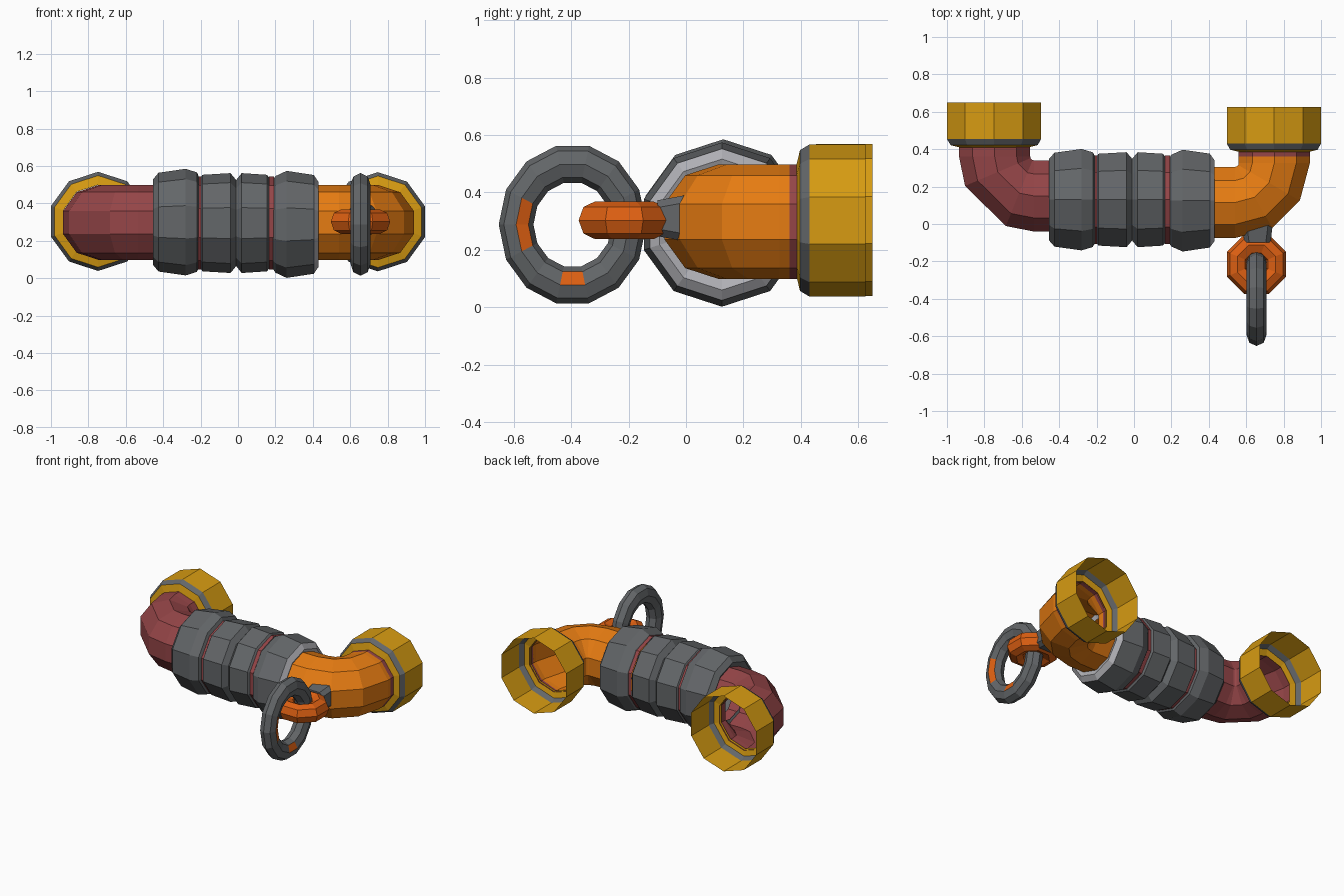
import bpy, bmesh, math
from mathutils import Vector, Matrix

if "Cube" in bpy.data.objects:
    bpy.data.objects.remove(bpy.data.objects["Cube"])


def material(name, col):
    m = bpy.data.materials.new(name)
    m.diffuse_color = (*col, 1)
    m.use_nodes = True
    m.node_tree.nodes["Principled BSDF"].inputs["Base Color"].default_value = m.diffuse_color
    return m


GREY = material("dark_grey", (0.125, 0.133, 0.14))
SILVER = material("light_grey", (0.43, 0.43, 0.46))
MAROON = material("maroon", (0.30, 0.06, 0.064))
ORANGE = material("orange", (0.79, 0.20, 0.006))
RUST = material("red_orange", (0.72, 0.115, 0.006))
YELLOW = material("yellow", (0.68, 0.33, 0.006))
Z = 0.298


def finish(name, bm, mats):
    bmesh.ops.recalc_face_normals(bm, faces=bm.faces)
    me = bpy.data.meshes.new(name)
    bm.to_mesh(me)
    bm.free()
    for m in mats:
        me.materials.append(m)
    ob = bpy.data.objects.new(name, me)
    bpy.context.collection.objects.link(ob)
    return ob


def loft(name, sections, mats, z=Z, bands=None, sides=10):
    """Skin ten-sided rings; section = (x, y, heading in degrees, radius)."""
    bm = bmesh.new()
    rings = []
    for x, y, head, r in sections:
        h = math.radians(head)
        side = Vector((-math.sin(h), math.cos(h), 0))
        ring = []
        for i in range(sides):
            a = math.pi / 2 + math.tau * i / sides
            p = Vector((x, y, z)) + r * (math.cos(a) * side + Vector((0, 0, math.sin(a))))
            ring.append(bm.verts.new(p))
        rings.append(ring)
    for k in range(len(rings) - 1):
        a, b = rings[k], rings[k + 1]
        for i in range(sides):
            j = (i + 1) % sides
            f = bm.faces.new((a[i], a[j], b[j], b[i]))
            f.material_index = bands[k] if bands else 0
    return finish(name, bm, mats)


def elbow(name, s, cx, cy, start_x, end_y, angles, mat):
    """Quarter bend from the sleeve towards the back; s is the x side."""
    pts = [(s * start_x, cy - 0.21, 0, 0.2)]
    for t in angles:
        a = math.radians(t)
        pts.append((s * (cx + 0.21 * math.sin(a)), cy - 0.21 * math.cos(a), s * t, 0.2))
    pts.append((s * (cx + 0.21), end_y, s * 90, 0.2))
    loft(name, pts, [mat])


def collar(name, x, y, z):
    """Open bell-shaped end: yellow front ring, grey bevel, yellow wall."""
    prof = [(0, 0.195), (0.012, 0.245), (0.045, 0.265), (0.24, 0.265)]
    loft(name, [(x, y + d, 90, r) for d, r in prof], [YELLOW, GREY], z, [0, 1, 0])


# Bent pipes
elbow("left_elbow", -1, 0.535, 0.36, 0.35, 0.42, (0, 22, 67, 90), MAROON)
elbow("right_elbow", 1, 0.54, 0.325, 0.35, 0.36, (0, 30, 60, 90), ORANGE)
loft("right_elbow_seam", [(0.75, 0.355, 90, 0.2), (0.75, 0.395, 90, 0.2)], [MAROON])

# Bell ends
collar("left_collar", -0.748, 0.41, 0.304)
collar("right_collar", 0.748, 0.385, 0.302)

# Ribbed sleeve: four bulging rings along x
ribs = [
    (0.13, 0.300, [(-0.43, 0.18), (-0.455, 0.228), (-0.425, 0.264), (-0.28, 0.285), (-0.22, 0.266), (-0.205, 0.235)]),
    (0.13, 0.295, [(-0.205, 0.235), (-0.19, 0.258), (-0.04, 0.267), (-0.01, 0.23)]),
    (0.13, 0.295, [(-0.01, 0.23), (0.02, 0.267), (0.155, 0.258), (0.172, 0.235)]),
    (0.125, 0.288, [(0.185, 0.235), (0.2, 0.258), (0.26, 0.286), (0.405, 0.264), (0.43, 0.228), (0.41, 0.18)]),
]
for n, (y, z, prof) in enumerate(ribs):
    bands = [0] * (len(prof) - 1)
    if n == 3:
        bands[-2:] = [1, 1]          # bright worn end face
    loft(f"sleeve_rib_{n + 1}", [(x, y, 0, r) for x, r in prof], [GREY, SILVER], z, bands)

# Thin seams showing between the ribs
for n, x in enumerate((-0.207, 0.18)):
    loft(f"sleeve_seam_{n + 1}", [(x - 0.013, 0.13, 0, 0.248), (x + 0.013, 0.13, 0, 0.248)],
         [MAROON], 0.295)

# Bracket holding the eye
bm = bmesh.new()
bmesh.ops.create_cube(bm, size=1)
for v in bm.verts:
    back = v.co.y > 0
    v.co = Vector((0.66 + v.co.x * (0.17 if back else 0.14),
                   0.025 if back else -0.10,
                   0.31 + v.co.z * (0.17 if back else 0.125)))
bmesh.ops.bevel(bm, geom=[e for e in bm.edges if abs((e.verts[0].co - e.verts[1].co).y) > 0.1],
                offset=0.025, segments=1, affect='EDGES')
finish("eye_bracket", bm, [GREY])


def torus(name, major, minor, n, m, mat4, mats):
    bm = bmesh.new()
    grid = []
    for i in range(n):
        a = math.tau * (i + 0.5) / n
        row = []
        for k in range(m):
            b = math.tau * k / m
            d = major + minor * math.cos(b)
            row.append(bm.verts.new(mat4 @ Vector((d * math.cos(a), d * math.sin(a), minor * math.sin(b)))))
        grid.append(row)
    for i in range(n):
        for k in range(m):
            p, q = grid[i], grid[(i + 1) % n]
            bm.faces.new((p[k], q[k], q[(k + 1) % m], p[(k + 1) % m]))
    return finish(name, bm, mats)


# Flat-lying eye
torus("eye_ring", 0.11, 0.062, 8, 8,
      Matrix.Translation((0.655, -0.215, 0.303)) @ Matrix.Diagonal((1, 1, 1.06, 1)), [RUST])

# Upright pull ring hanging in the eye
ring = torus("pull_ring", 0.205, 0.063, 14, 8,
             Matrix.Translation((0.655, -0.395, 0.288)) @ Matrix.Rotation(math.pi / 2, 4, 'Y')
             @ Matrix.Diagonal((1.05, 0.96, 0.86, 1)), [GREY, RUST])
# Paint rubbed onto part of the inner band
for f in ring.data.polygons:
    dx, dy, dz = f.center - Vector((0.655, -0.395, 0.288))
    rho = math.hypot(dy / 0.96, dz / 1.05)
    ang = math.degrees(math.atan2(dz, dy)) % 360
    if dx > 0.02 and 0.165 < rho < 0.195 and (145 < ang < 212 or 250 < ang < 290):
        f.material_index = 1
